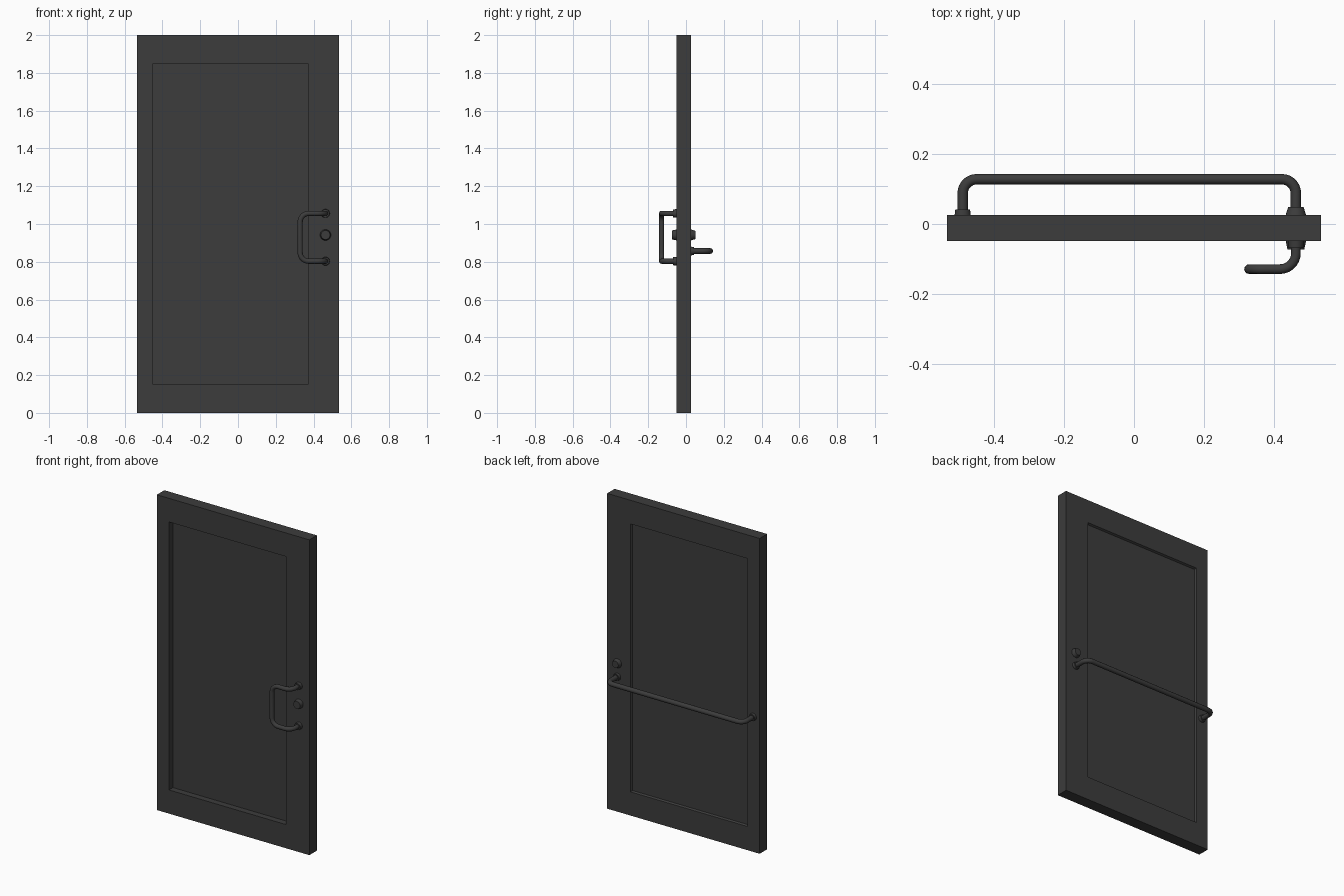
import bpy, bmesh, math
from mathutils import Vector

old = bpy.data.objects.get("Cube")
if old:
    bpy.data.objects.remove(old, do_unlink=True)

charcoal = bpy.data.materials.new("charcoal_paint")
charcoal.use_nodes = True
COLOUR = (0.045, 0.045, 0.045, 1)
charcoal.diffuse_color = COLOUR
charcoal.node_tree.nodes["Principled BSDF"].inputs["Base Color"].default_value = COLOUR

FRONT, BACK = -0.049, 0.026      # door faces
LOCK_X = 0.463                   # shared column of the fittings


def finish(obj, smooth=True):
    obj.data.materials.clear()
    obj.data.materials.append(charcoal)
    if smooth:
        bpy.ops.object.select_all(action='DESELECT')
        obj.select_set(True)
        bpy.context.view_layer.objects.active = obj
        bpy.ops.object.shade_smooth_by_angle(angle=math.radians(40))


def fillet(corners, radius, steps=7):
    """Round every inner corner of a path of right angles."""
    pts = [Vector(c) for c in corners]
    path = [pts[0]]
    for a, b, c in zip(pts, pts[1:], pts[2:]):
        u, v = (a - b).normalized(), (c - b).normalized()
        centre = b + (u + v) * radius
        for i in range(steps + 1):
            t = math.pi / 2 * i / steps
            path.append(centre - v * radius * math.cos(t) - u * radius * math.sin(t))
    return path + [pts[-1]]


def tube(name, corners, radius, bend):
    path = fillet(corners, bend)
    curve = bpy.data.curves.new(name, 'CURVE')
    curve.dimensions = '3D'
    curve.bevel_depth = radius
    curve.bevel_resolution = 4
    curve.use_fill_caps = True
    spline = curve.splines.new('POLY')
    spline.points.add(len(path) - 1)
    for p, co in zip(spline.points, path):
        p.co = (*co, 1)
    obj = bpy.data.objects.new(name, curve)
    bpy.context.collection.objects.link(obj)
    bpy.ops.object.select_all(action='DESELECT')
    obj.select_set(True)
    bpy.context.view_layer.objects.active = obj
    bpy.ops.object.convert(target='MESH')
    finish(bpy.context.view_layer.objects.active)


def boss(name, x, z, side, r_base, r_tip, length):
    """Tapered round fitting standing out of a door face."""
    y = (FRONT if side < 0 else BACK) + side * length / 2
    bpy.ops.mesh.primitive_cone_add(vertices=24, radius1=r_base, radius2=r_tip, depth=length,
                                    location=(x, y, z), rotation=(-side * math.pi / 2, 0, 0))
    obj = bpy.context.object
    obj.name = name
    finish(obj)


# Door leaf with a recessed panel on both faces
bm = bmesh.new()
bmesh.ops.create_cube(bm, size=1)
for v in bm.verts:
    v.co = (v.co.x * 1.07, BACK if v.co.y > 0 else FRONT, v.co.z * 2 + 1)
bm.normal_update()


def ring(face, y, slope):
    bmesh.ops.inset_individual(bm, faces=[face], thickness=0.01)
    for v in face.verts:
        v.co.x = 0.37 - slope if v.co.x > 0 else -0.45 + slope
        v.co.z = 1.85 - slope if v.co.z > 1 else 0.15 + slope
        v.co.y = y


for face in [f for f in bm.faces if abs(f.normal.y) > 0.9]:
    front = face.normal.y < 0
    ring(face, FRONT if front else BACK, 0)
    ring(face, FRONT + 0.04 if front else BACK - 0.012, 0 if front else 0.006)
mesh = bpy.data.meshes.new("door_leaf")
bm.to_mesh(mesh)
bm.free()
leaf = bpy.data.objects.new("door_leaf", mesh)
bpy.context.collection.objects.link(leaf)
finish(leaf, smooth=False)

# Front pull handle, offset sideways from its posts
top, low, grip_x, grip_y = 1.056, 0.803, 0.329, -0.129
tube("pull_handle", [(LOCK_X, FRONT, top), (LOCK_X, grip_y, top), (grip_x, grip_y, top),
                     (grip_x, grip_y, low), (LOCK_X, grip_y, low), (LOCK_X, FRONT, low)],
     0.0138, 0.045)
for name, z in (("upper", top), ("lower", low)):
    boss(name + "_handle_collar", LOCK_X, z, -1, 0.023, 0.021, 0.02)

# Back push bar
bar_z, bar_y, hinge_x = 0.857, 0.128, -0.49
tube("push_bar", [(hinge_x, BACK, bar_z), (hinge_x, bar_y, bar_z),
                  (LOCK_X, bar_y, bar_z), (LOCK_X, BACK, bar_z)], 0.015, 0.04)
for name, x in (("hinge_side", hinge_x), ("lock_side", LOCK_X)):
    boss(name + "_bar_collar", x, bar_z, 1, 0.023, 0.021, 0.016)

# Lock cylinders on both faces
boss("front_lock", LOCK_X, 0.942, -1, 0.029, 0.024, 0.024)
boss("back_lock", LOCK_X, 0.942, 1, 0.029, 0.022, 0.023)
